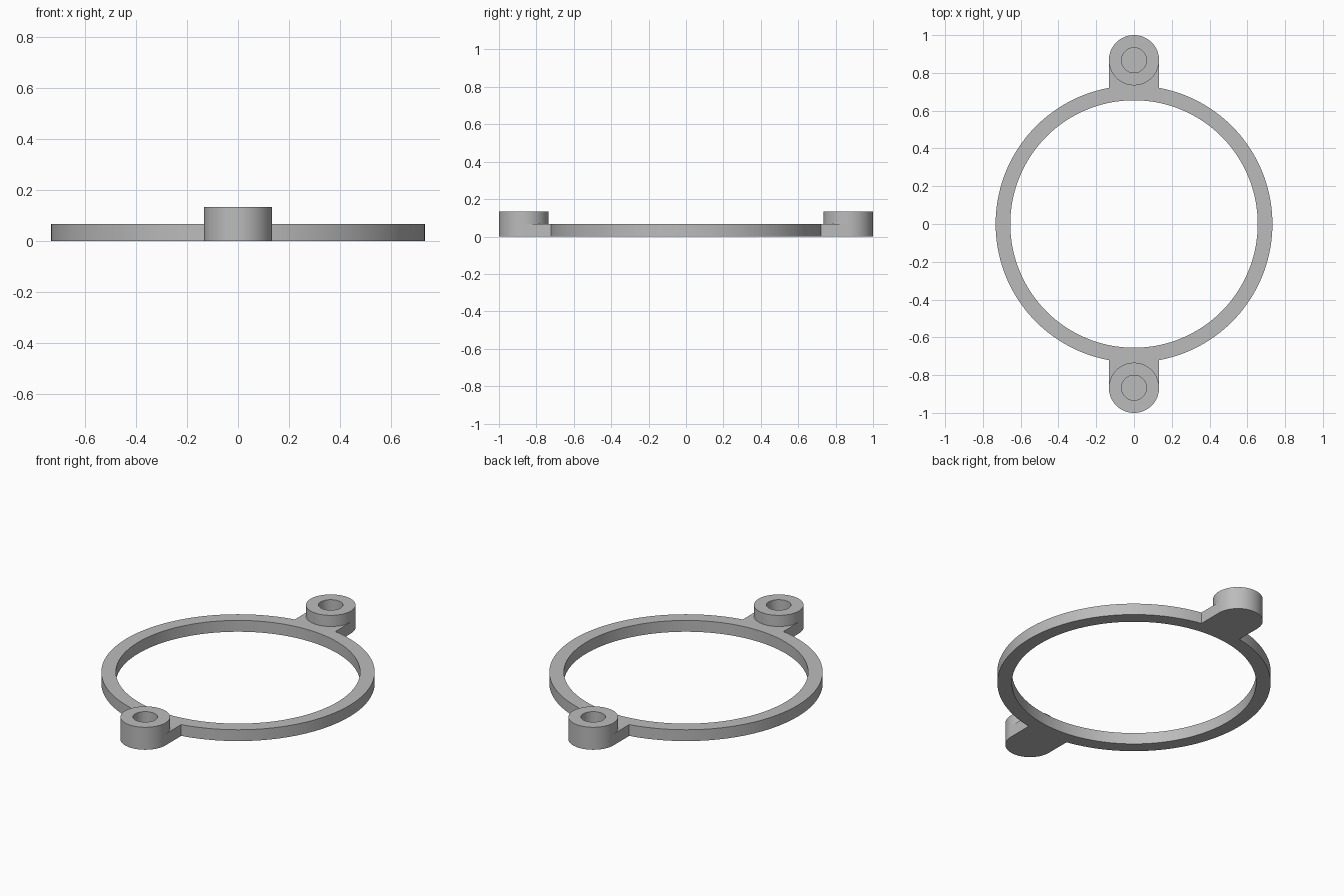
import bpy
import bmesh
from math import pi, sin, cos, asin, radians

if "Cube" in bpy.data.objects:
    bpy.data.objects.remove(bpy.data.objects["Cube"], do_unlink=True)

RING_OUT, RING_IN = 0.733, 0.655
BOSS_R, HOLE_R, BOSS_Y = 0.133, 0.066, 0.867
PLATE_Z, BOSS_Z = 0.067, 0.133

grey = bpy.data.materials.new("plain grey")
grey.use_nodes = True
color = (0.5, 0.5, 0.5, 1)
grey.diffuse_color = color
grey.node_tree.nodes["Principled BSDF"].inputs["Base Color"].default_value = color

bm = bmesh.new()


def arc(r, a0, a1, n, cy=0):
    return [(r * cos(a0 + (a1 - a0) * i / n), cy + r * sin(a0 + (a1 - a0) * i / n))
            for i in range(n + 1)]


def half_turn(pts):
    return [(-x, -y) for x, y in pts]


def wall(pts, z0, z1):
    low, high = ([bm.verts.new((x, y, z)) for x, y in pts] for z in (z0, z1))
    for i in range(len(pts) - 1):
        bm.faces.new((low[i], low[i + 1], high[i + 1], high[i]))


def cap(loops, z):
    edges = []
    for pts in loops:
        vs = [bm.verts.new((x, y, z)) for x, y in pts]
        edges += [bm.edges.new((v, vs[(i + 1) % len(vs)])) for i, v in enumerate(vs)]
    bmesh.ops.triangle_fill(bm, edges=edges, use_beauty=True)


# Outline pieces of one half: ring arc on the right, then the back lug
meet = asin(BOSS_R / RING_OUT)
side = arc(RING_OUT, meet - pi / 2, pi / 2 - meet, 64)
outer_half = arc(BOSS_R, 0, pi, 32, BOSS_Y)
inner_half = arc(BOSS_R, 0, -pi, 32, BOSS_Y)
hole = arc(HOLE_R, 0, 2 * pi, 48, BOSS_Y)
bore = arc(RING_IN, 0, 2 * pi, 128)

# Flat underside and upper face of the ring with its lugs
cap([side + outer_half + half_turn(side + outer_half), bore[:-1]], 0)
cap([side + inner_half + half_turn(side + inner_half), bore[:-1]], PLATE_Z)
wall(bore, 0, PLATE_Z)

# Ring rim, lug sides and blind-hole bosses, repeated by a half turn
for turn in (list, half_turn):
    wall(turn(side), 0, PLATE_Z)
    wall(turn([side[-1], outer_half[0]]), 0, PLATE_Z)
    wall(turn([outer_half[-1], half_turn(side)[0]]), 0, PLATE_Z)
    wall(turn(outer_half), 0, PLATE_Z)
    wall(turn(outer_half), PLATE_Z, BOSS_Z)
    wall(turn(inner_half), PLATE_Z, BOSS_Z)
    wall(turn(hole), PLATE_Z, BOSS_Z)
    cap([turn(hole[:-1])], PLATE_Z)
    rim = outer_half + inner_half[-2:0:-1]
    cap([turn(rim), turn(hole[:-1])], BOSS_Z)

bmesh.ops.remove_doubles(bm, verts=bm.verts, dist=0.0005)
bmesh.ops.recalc_face_normals(bm, faces=bm.faces)

mesh = bpy.data.meshes.new("mounting_ring")
bm.to_mesh(mesh)
bm.free()
mesh.materials.append(grey)
ring = bpy.data.objects.new("mounting_ring", mesh)
bpy.context.collection.objects.link(ring)
bpy.context.view_layer.objects.active = ring
ring.select_set(True)
bpy.ops.object.shade_smooth_by_angle(angle=radians(30))
